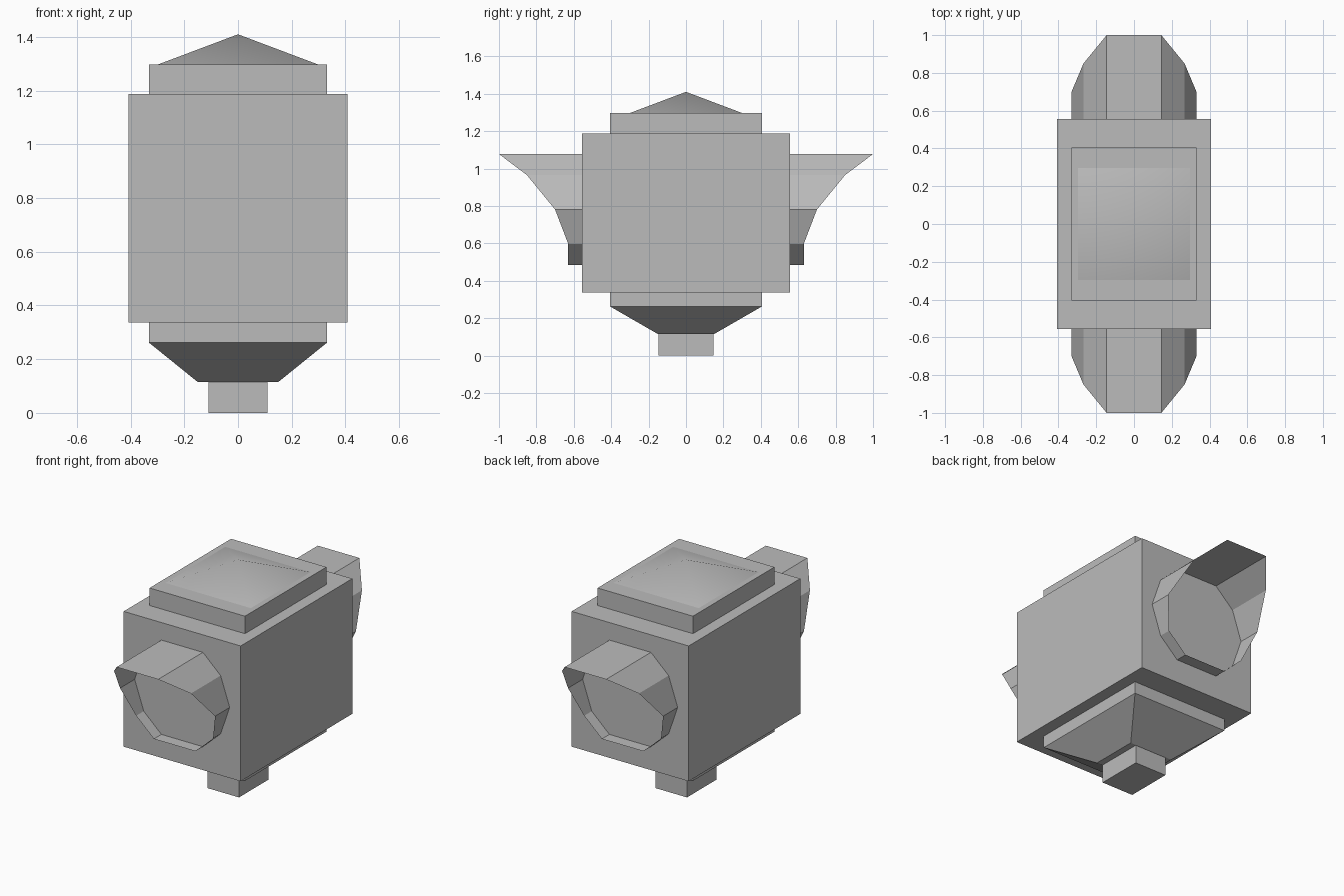
import bpy
import bmesh
import math

cube = bpy.data.objects.get("Cube")
if cube:
    bpy.data.objects.remove(cube, do_unlink=True)

GREY = (0.5, 0.5, 0.5, 1.0)
metal = bpy.data.materials.new("housing grey")
metal.use_nodes = True
metal.diffuse_color = GREY
metal.node_tree.nodes["Principled BSDF"].inputs["Base Color"].default_value = GREY


def finish(name, bm):
    mesh = bpy.data.meshes.new(name)
    bm.to_mesh(mesh)
    bm.free()
    mesh.materials.append(metal)
    obj = bpy.data.objects.new(name, mesh)
    bpy.context.collection.objects.link(obj)
    return obj


def block(name, bottom, top, z0, z1):
    """Four-sided solid between two (half width, half depth) rectangles."""
    bm = bmesh.new()
    bmesh.ops.create_cube(bm, size=2)
    for v in bm.verts:
        hx, hy = top if v.co.z > 0 else bottom
        v.co = (v.co.x * hx, v.co.y * hy, z1 if v.co.z > 0 else z0)
    bmesh.ops.remove_doubles(bm, verts=bm.verts[:], dist=1e-5)
    bmesh.ops.recalc_face_normals(bm, faces=bm.faces[:])
    return finish(name, bm)


# Housing stack
BODY = (0.407, 0.555)
CAP = (0.332, 0.405)
block("mounting_post", (0.11, 0.147), (0.11, 0.147), 0, 0.115)
block("lower_taper", (0.15, 0.15), CAP, 0.115, 0.262)
block("lower_collar", CAP, CAP, 0.262, 0.337)
block("housing", BODY, BODY, 0.337, 1.188)
block("upper_collar", CAP, CAP, 1.188, 1.298)

# Shallow pyramid roof with softened ridges
roof = block("roof", (0.297, 0.297), (0, 0), 1.298, 1.41)
for face in roof.data.polygons:
    face.use_smooth = face.normal.z > 0


# Ten-sided open hoods, reaching furthest at the top
def hood(name, side):
    radius, centre_z = 0.312, 0.781
    reach = [1.0, 0.85, 0.70, 0.63, 0.63]
    bm = bmesh.new()
    rings = []
    for i in range(10):
        angle = math.radians(18 + 36 * i)
        x, z = 0.332 * math.sin(angle), centre_z
        x = radius * math.sin(angle) * 1.0
        z += radius * math.cos(angle)
        depth = reach[min(i, 9 - i)]
        # Points sit on the decagon: flat on top, corners at both sides
        x *= 1.06 if abs(math.cos(angle)) < 0.7 else 1.5
        rings.append([bm.verts.new((x, side * y, z)) for y in (0.555, depth)])
    for a, b in zip(rings, rings[1:] + rings[:1]):
        bm.faces.new((a[0], b[0], b[1], a[1]))
    bmesh.ops.recalc_face_normals(bm, faces=bm.faces[:])
    return finish(name, bm)


hood("front_hood", -1)
hood("back_hood", 1)
